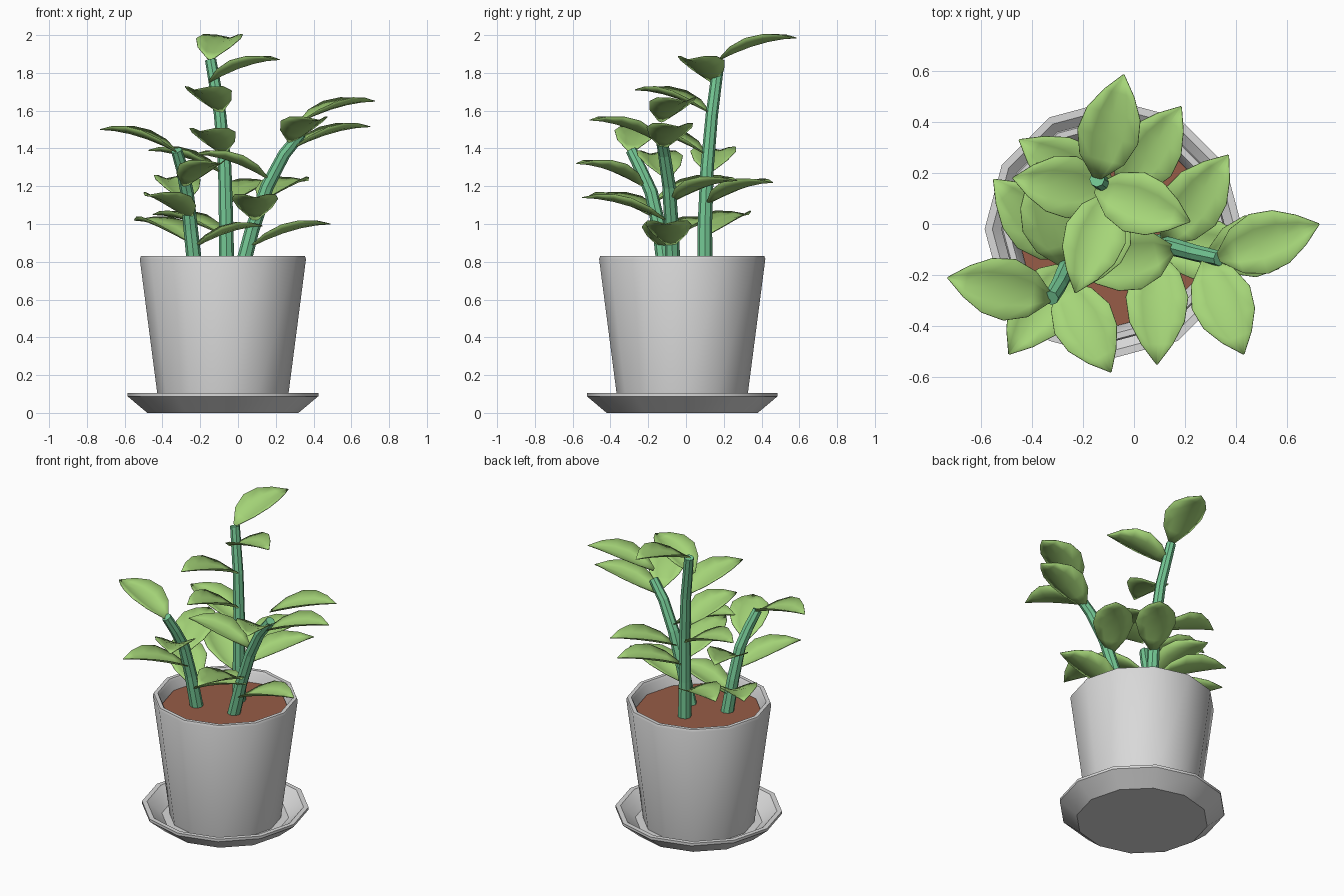
import bpy, bmesh, math
from mathutils import Vector

if "Cube" in bpy.data.objects:
    bpy.data.objects.remove(bpy.data.objects["Cube"])


def material(name, rgb):
    m = bpy.data.materials.new(name)
    m.diffuse_color = (*rgb, 1)
    m.use_nodes = True
    m.node_tree.nodes["Principled BSDF"].inputs["Base Color"].default_value = m.diffuse_color
    return m


GREY = material("pot_grey", (0.69, 0.69, 0.69))
SOIL = material("soil_brown", (0.31, 0.107, 0.063))
STEM = material("stem_green", (0.175, 0.58, 0.30))
LEAF = material("leaf_green", (0.38, 0.67, 0.19))
CENTRE = (-0.08, -0.02)


def finish(name, bm, mat, smooth=None):
    bmesh.ops.recalc_face_normals(bm, faces=bm.faces)
    me = bpy.data.meshes.new(name)
    bm.to_mesh(me)
    bm.free()
    me.materials.append(mat)
    ob = bpy.data.objects.new(name, me)
    bpy.context.collection.objects.link(ob)
    if smooth:
        bpy.ops.object.select_all(action='DESELECT')
        ob.select_set(True)
        bpy.context.view_layer.objects.active = ob
        bpy.ops.object.shade_smooth_by_angle(angle=math.radians(smooth))
    return ob


def skin(bm, rings, closed=True):
    n = len(rings[0])
    for a, b in zip(rings, rings[1:]):
        for i in range(n if closed else n - 1):
            j = (i + 1) % n
            bm.faces.new((a[i], a[j], b[j], b[i]))


def lathe(name, profile, mat, sides=12):
    bm = bmesh.new()
    rings = [[bm.verts.new((CENTRE[0] + r * math.cos(math.tau * i / sides),
                            CENTRE[1] + r * math.sin(math.tau * i / sides), z))
              for i in range(sides)] for r, z in profile]
    skin(bm, rings)
    bm.faces.new(rings[0])
    bm.faces.new(rings[-1])
    return finish(name, bm, mat, 35)


def stem(name, pts, r0=0.041, r1=0.03, sides=8):
    bm = bmesh.new()
    pts = [Vector(p) for p in pts]
    rings = []
    for k, p in enumerate(pts):
        d = (pts[min(k + 1, len(pts) - 1)] - pts[max(k - 1, 0)]).normalized()
        u = Vector((0, 1, 0)).cross(d).normalized()
        v = d.cross(u)
        r = r0 + (r1 - r0) * k / (len(pts) - 1)
        rings.append([bm.verts.new(p + r * (u * math.cos(math.tau * i / sides)
                                            + v * math.sin(math.tau * i / sides)))
                      for i in range(sides)])
    skin(bm, rings)
    bm.faces.new(rings[0])
    bm.faces.new(rings[-1])
    finish(name, bm, STEM)


def leaf(name, base, tip):
    # cupped pointed blade that rises quickly, then levels out to the tip
    bm = bmesh.new()
    base, tip = Vector(base), Vector(tip)
    run = tip - base
    side = Vector((-run.y, run.x, 0)).normalized()
    rows = []
    for t, w in ((0, .018), (.18, .09), (.4, .122), (.62, .108), (.82, .062), (1, .002)):
        mid = base + Vector((run.x * t, run.y * t, run.z * (1 - (1 - t) ** 1.8)))
        rows.append([bm.verts.new(mid + side * w * u + Vector((0, 0, .36 * w * u * u)))
                     for u in (-1, -.5, 0, .5, 1)])
    skin(bm, rows, closed=False)
    ob = finish(name, bm, LEAF, 40)
    mod = ob.modifiers.new("thickness", 'SOLIDIFY')
    mod.thickness = 0.004
    mod.offset = 0


# saucer, pot and soil
lathe("saucer", [(.40, 0), (.505, .088), (.505, .105), (.475, .105), (.385, .03)], GREY)
lathe("pot", [(.338, .03), (.44, .815), (.434, .83), (.41, .83), (.40, .815), (.37, .68)], GREY)
lathe("soil", [(.37, .70), (.382, .76)], SOIL)

# three stems
stem("tall_stem", [(-.06, .10, .74), (-.063, .10, 1.0), (-.07, .112, 1.3),
                   (-.095, .137, 1.58), (-.145, .175, 1.87)])
stem("right_stem", [(.015, -.07, .74), (.075, -.075, .97), (.155, -.09, 1.2),
                    (.245, -.115, 1.37), (.335, -.135, 1.48)])
stem("left_stem", [(-.225, -.11, .74), (-.25, -.14, .97), (-.27, -.185, 1.17),
                   (-.295, -.24, 1.29), (-.325, -.29, 1.39)])

# leaves as base and tip, listed from the top of each stem down
LEAVES = {
    "tall_leaf": [
        ((-.145, .18, 1.87), (-.04, .585, 1.985)),
        ((-.15, .14, 1.75), (.22, .01, 1.87)),
        ((-.095, .12, 1.59), (-.23, -.27, 1.71)),
        ((-.08, .10, 1.37), (-.20, -.25, 1.49)),
        ((-.09, .12, 1.27), (-.475, .18, 1.39)),
        ((-.05, .12, 1.11), (.185, .46, 1.22)),
        ((-.08, .11, .94), (-.45, .33, 1.05)),
    ],
    "right_leaf": [
        ((.33, -.13, 1.54), (.725, 0, 1.65)),
        ((.28, -.14, 1.43), (.43, -.51, 1.55)),
        ((.29, -.12, 1.40), (.70, -.04, 1.515)),
        ((.155, -.10, 1.24), (-.23, -.19, 1.37)),
        ((.12, -.07, 1.12), (.37, .27, 1.23)),
        ((.09, -.11, 1.02), (.09, -.55, 1.14)),
        ((.07, -.08, .88), (.49, -.11, 1.0)),
    ],
    "left_leaf": [
        ((-.325, -.29, 1.38), (-.73, -.21, 1.50)),
        ((-.28, -.23, 1.20), (-.09, -.58, 1.32)),
        ((-.275, -.16, 1.12), (-.38, .24, 1.24)),
        ((-.255, -.16, 1.03), (-.49, -.51, 1.15)),
        ((-.25, -.13, .90), (-.55, .175, 1.02)),
        ((-.24, -.12, .87), (.13, -.10, .99)),
    ],
}
for name, items in LEAVES.items():
    for i, (b, t) in enumerate(items):
        leaf(f"{name}_{i + 1}", b, t)
